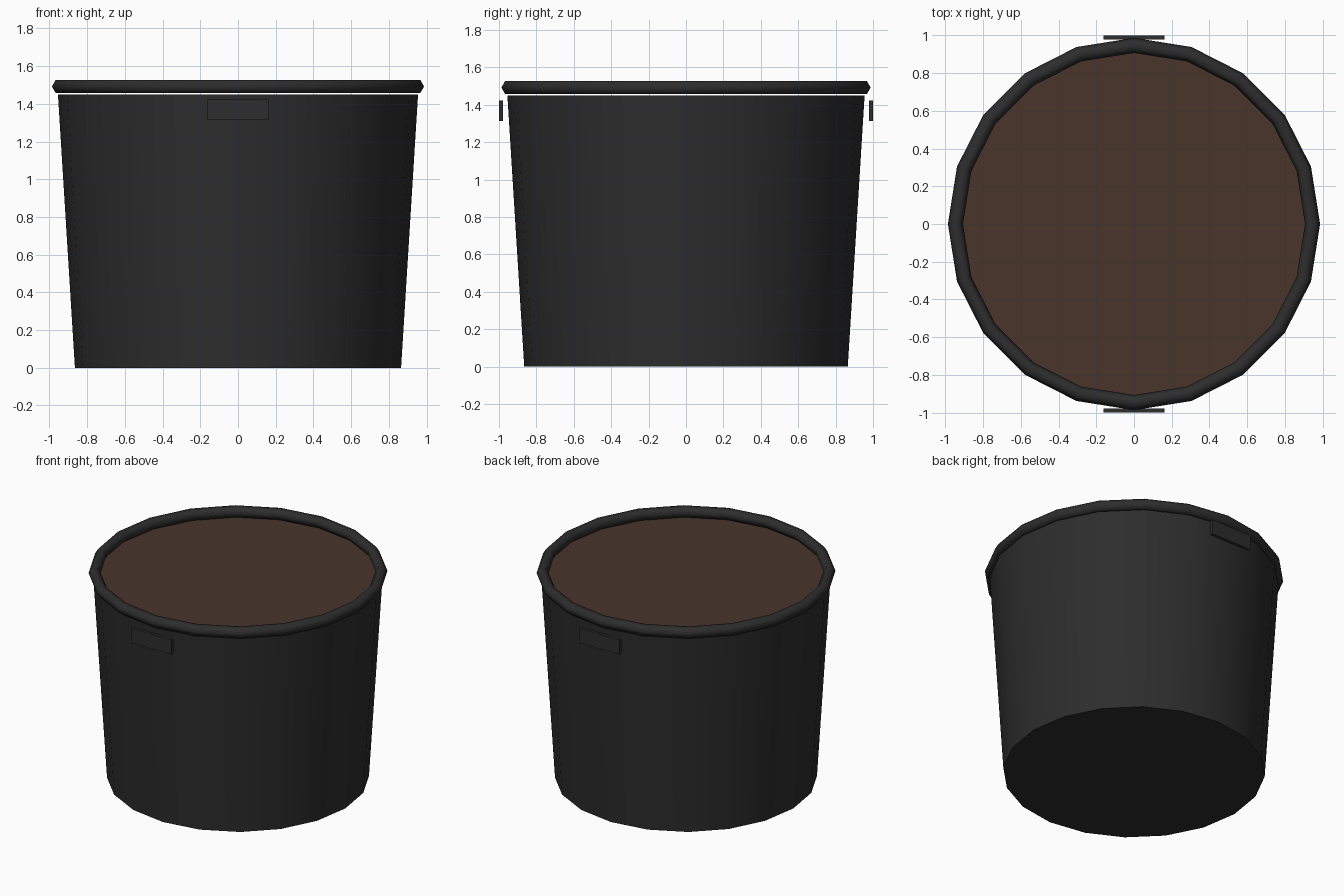
import bpy
import math

if "Cube" in bpy.data.objects:
    bpy.data.objects.remove(bpy.data.objects["Cube"])

SIDES = 20


def material(name, rgb):
    m = bpy.data.materials.new(name)
    m.diffuse_color = (*rgb, 1.0)
    m.use_nodes = True
    m.node_tree.nodes["Principled BSDF"].inputs["Base Color"].default_value = m.diffuse_color
    return m


plastic = material("dark_plastic", (0.026, 0.026, 0.026))
earth = material("brown_soil", (0.065, 0.036, 0.024))


def finish(name, mat, smooth=False):
    ob = bpy.context.object
    ob.name = name
    ob.data.materials.append(mat)
    if smooth:
        bpy.ops.object.shade_smooth_by_angle(angle=math.radians(65))
    return ob


# Tapered pot wall, open at the top where the soil closes it
H = 1.45
bpy.ops.mesh.primitive_cone_add(vertices=SIDES, radius1=0.865, radius2=0.955,
                                depth=H, end_fill_type='NOTHING',
                                location=(0, 0, H / 2))
finish("pot_wall", plastic, True)

# Bottom plate
bpy.ops.mesh.primitive_circle_add(vertices=SIDES, radius=0.865,
                                  fill_type='NGON', location=(0, 0, 0))
base = finish("pot_base", plastic)
base.data.flip_normals()

# Rolled rim with a six-sided cross-section
bpy.ops.mesh.primitive_torus_add(major_segments=SIDES, minor_segments=6,
                                 major_radius=0.947, minor_radius=0.04,
                                 location=(0, 0, 1.492))
finish("rim", plastic, True)

# Soil surface
bpy.ops.mesh.primitive_circle_add(vertices=SIDES, radius=0.95,
                                  fill_type='NGON', location=(0, 0, 1.448))
finish("soil", earth)

# Flat handle tabs, front and back
for side, label in ((-1, "front"), (1, "back")):
    bpy.ops.mesh.primitive_cube_add(size=1, location=(0, side * 0.989, 1.368))
    tab = bpy.context.object
    tab.scale = (0.326, 0.022, 0.108)
    bpy.ops.object.transform_apply(location=False, rotation=False, scale=True)
    finish(label + "_handle", plastic)
